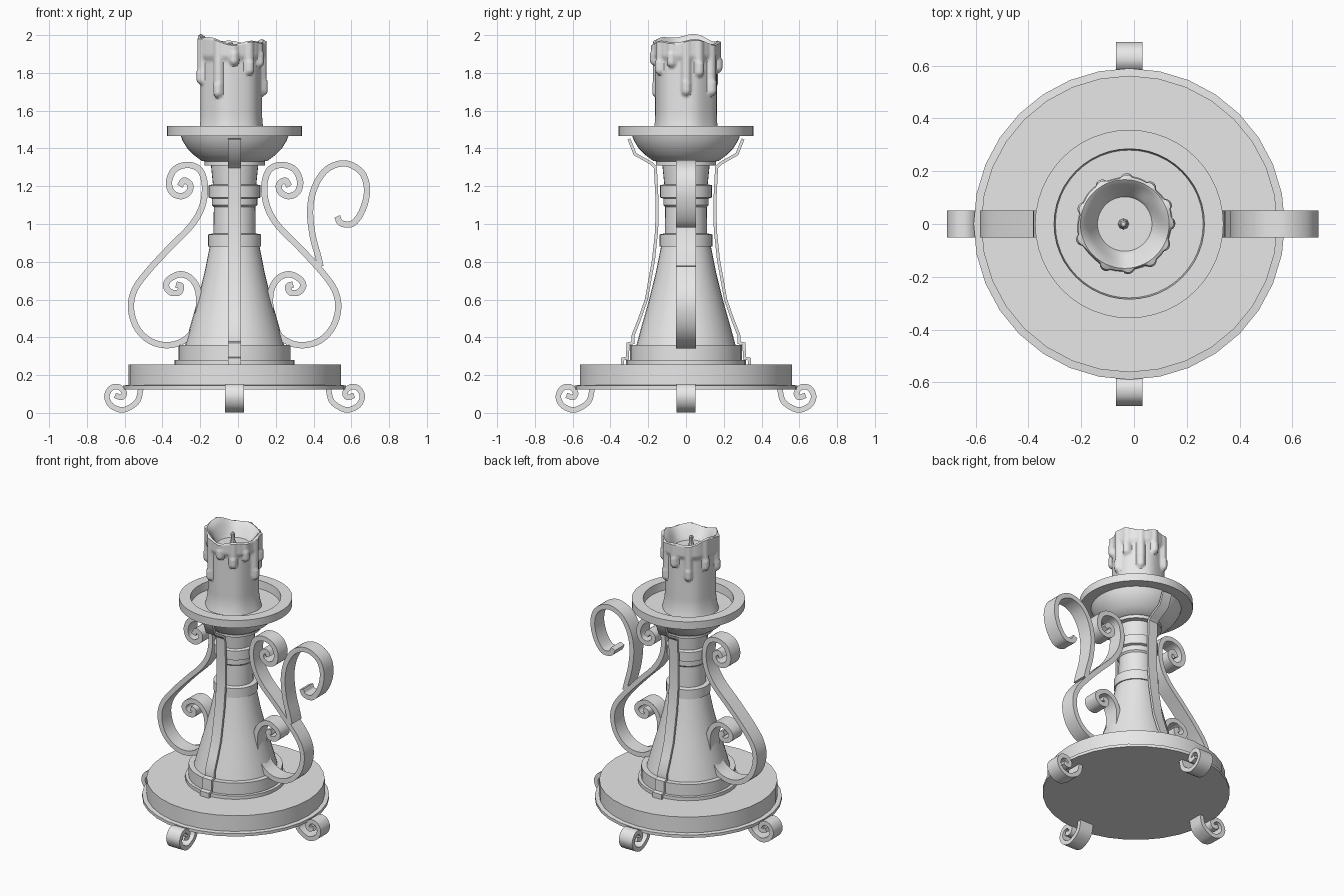
import bpy, bmesh, math
from mathutils import Vector, Matrix

cube = bpy.data.objects.get("Cube")
if cube:
    bpy.data.objects.remove(cube, do_unlink=True)

AXIS = Vector((-0.018, 0, 0))       # centre line of the stand
CANDLE = Vector((-0.035, 0, 0))     # the candle sits slightly off centre

grey = bpy.data.materials.new("plain grey")
grey.use_nodes = True
grey.diffuse_color = (0.8, 0.8, 0.8, 1)
grey.node_tree.nodes["Principled BSDF"].inputs["Base Color"].default_value = (0.8, 0.8, 0.8, 1)


def finish(name, bm, location, angle=30):
    """Turn a bmesh into a shaded object."""
    bmesh.ops.recalc_face_normals(bm, faces=bm.faces)
    mesh = bpy.data.meshes.new(name)
    bm.to_mesh(mesh)
    bm.free()
    mesh.materials.append(grey)
    obj = bpy.data.objects.new(name, mesh)
    obj.location = location
    bpy.context.collection.objects.link(obj)
    bpy.ops.object.select_all(action='DESELECT')
    obj.select_set(True)
    bpy.context.view_layer.objects.active = obj
    bpy.ops.object.shade_smooth_by_angle(angle=math.radians(angle))
    return obj


def skin(bm, rings):
    """Bridge closed rings of points and cap both ends."""
    rows = [[bm.verts.new(p) for p in ring] for ring in rings]
    n = len(rows[0])
    for a, b in zip(rows, rows[1:]):
        for i in range(n):
            j = (i + 1) % n
            bm.faces.new((a[i], a[j], b[j], b[i]))
    bm.faces.new(rows[0])
    bm.faces.new(rows[-1])


def lathe(name, profile, location=AXIS, sides=32):
    bm = bmesh.new()
    turn = [math.tau * i / sides for i in range(sides)]
    skin(bm, [[(r * math.cos(a), r * math.sin(a), z) for a in turn] for r, z in profile])
    return finish(name, bm, location)


def smooth_path(points, steps=5):
    """Catmull-Rom curve through the points."""
    p = [Vector(q) for q in points]
    p = [2 * p[0] - p[1]] + p + [2 * p[-1] - p[-2]]
    out = []
    for a, b, c, d in zip(p, p[1:], p[2:], p[3:]):
        for s in range(steps):
            t = s / steps
            out.append(0.5 * (2 * b + (c - a) * t + (2 * a - 5 * b + 4 * c - d) * t ** 2
                              + (3 * b - a - 3 * c + d) * t ** 3))
    return out + [p[-2]]


def strip(name, path, width, thick, turn):
    """Flat bar bent along an (outward, height) path, turned about the axis."""
    path = [Vector(q) for q in path]
    rings = []
    for i, q in enumerate(path):
        before = (q - path[max(i - 1, 0)]).normalized()
        after = (path[min(i + 1, len(path) - 1)] - q).normalized()
        along = (before + after).normalized()
        side = Vector((-along.y, along.x)) * thick / 2
        side /= max(along.dot(after if after.length else before), 0.6)
        a, b, h = q + side, q - side, width / 2
        rings.append([(a.x, -h, a.y), (a.x, h, a.y), (b.x, h, b.y), (b.x, -h, b.y)])
    bm = bmesh.new()
    skin(bm, rings)
    bm.transform(Matrix.Rotation(math.radians(turn), 4, 'Z'))
    return finish(name, bm, AXIS, 40)


# Round base with its lower lip
lathe("base", [(.59, .125), (.59, .145), (.562, .148), (.562, .257)])

# Stepped foot and turned column
lathe("column", [
    (.318, .25), (.318, .28), (.297, .28), (.297, .36), (.262, .36), (.235, .46),
    (.195, .6), (.16, .74), (.132, .88), (.14, .88), (.14, .945), (.112, .95),
    (.11, 1.09), (.12, 1.1), (.12, 1.135), (.137, 1.14), (.137, 1.205),
    (.115, 1.21), (.125, 1.31), (.16, 1.31), (.16, 1.34)])

# Drip dish: bowl, rim and sunken floor
lathe("drip_dish", [
    (.15, 1.33), (.175, 1.335), (.215, 1.365), (.25, 1.4), (.275, 1.44), (.285, 1.467),
    (.357, 1.467), (.357, 1.52), (.285, 1.52), (.28, 1.465)], sides=48)

# Double-ended scrolls on both sides
scroll = smooth_path([
    (.29, 1.2), (.268, 1.23), (.236, 1.21), (.242, 1.17), (.284, 1.147), (.332, 1.168),
    (.347, 1.226), (.316, 1.29), (.247, 1.313), (.183, 1.285), (.157, 1.2), (.173, 1.09),
    (.231, .99), (.342, .877), (.459, .75), (.528, .654), (.549, .56), (.522, .458),
    (.453, .384), (.358, .358), (.268, .384), (.21, .453), (.189, .56), (.194, .65),
    (.231, .712), (.289, .734), (.347, .707), (.363, .67), (.337, .638), (.295, .638),
    (.284, .67), (.31, .68)])
for name, turn in (("left_scroll", 0), ("right_scroll", 180)):
    strip(name, scroll, .104, .033, turn)

# Finger handle branching off one scroll
strip("handle", smooth_path([
    (.455, .775), (.442, .83), (.412, .945), (.4, 1.08), (.426, 1.2), (.489, 1.29),
    (.585, 1.321), (.672, 1.274), (.701, 1.184), (.68, 1.08), (.627, 1.004),
    (.564, 1.004), (.543, 1.04)]), .104, .033, 0)

# Thin straps hugging the column, front and back
strap = [(.335, .257), (.335, .285), (.31, .29), (.307, .365), (.28, .372), (.28, .41),
         (.245, .5), (.21, .6), (.172, .81), (.155, .97), (.154, 1.14), (.162, 1.3),
         (.185, 1.322), (.27, 1.37), (.302, 1.45)]
for name, turn in (("front_strap", -90), ("back_strap", 90)):
    strip(name, strap, .069, .016, turn)

# Four curled feet
foot = smooth_path([
    (.496, .13), (.512, .066), (.554, .03), (.602, .016), (.655, .04), (.676, .087),
    (.655, .13), (.615, .138), (.585, .108), (.598, .082), (.633, .093)])
for name, turn in (("left_foot", 0), ("back_foot", 90), ("right_foot", 180), ("front_foot", 270)):
    strip(name, foot, .102, .029, turn)

# Melted candle: wax drips as (angle, lowest height)
DRIPS = [(0, 1.68), (25, 1.78), (55, 1.68), (88, 1.8), (120, 1.72), (160, 1.78),
         (200, 1.74), (245, 1.67), (275, 1.84), (304, 1.79), (333, 1.83)]


def rim_height(a):
    return 1.967 + .012 * math.cos(2 * a) - .014 * math.cos(a) + .009 * math.sin(5 * a)


def wax_radius(a, z):
    r = .162 + .018 * max(0, (1.58 - z) / .12) ** 2 + .003 * math.sin(6 * a)
    bulge = 0
    for angle, low in DRIPS:
        gap = math.remainder(a - math.radians(angle), math.tau) * .17
        drop = low + .025 - z                       # below the rounded tip centre
        d = math.hypot(gap, max(drop, 0)) / .027
        fat = .03 if drop > -.05 else .024
        bulge = max(bulge, fat * math.sqrt(max(0, 1 - d * d)))
    cap = min(max((z - 1.86) / .03, 0), 1)
    return r + max(bulge, .014 * cap)


SIDES, ROWS = 120, 48
angles = [math.tau * i / SIDES for i in range(SIDES)]
rings = []
for k in range(ROWS + 1):
    ring = []
    for a in angles:
        z = 1.46 + (rim_height(a) - 1.46) * k / ROWS
        r = wax_radius(a, z)
        ring.append((r * math.cos(a), r * math.sin(a), z))
    rings.append(ring)
# Rounded lip, sloping well and pool
for r, sink in ((.168, -.006), (.155, .004), (.135, .035), (.115, .06), (.103, .08)):
    rings.append([(r * math.cos(a), r * math.sin(a), rim_height(a) - sink
                   if r > .12 else 1.96 - sink) for a in angles])
bm = bmesh.new()
skin(bm, rings)
finish("candle", bm, CANDLE, 50)

# Wick
lathe("wick", [(.022, 1.87), (.018, 1.9), (.012, 1.92), (.014, 1.955), (.008, 1.962)],
      CANDLE + Vector((-.005, 0, 0)), 8)
